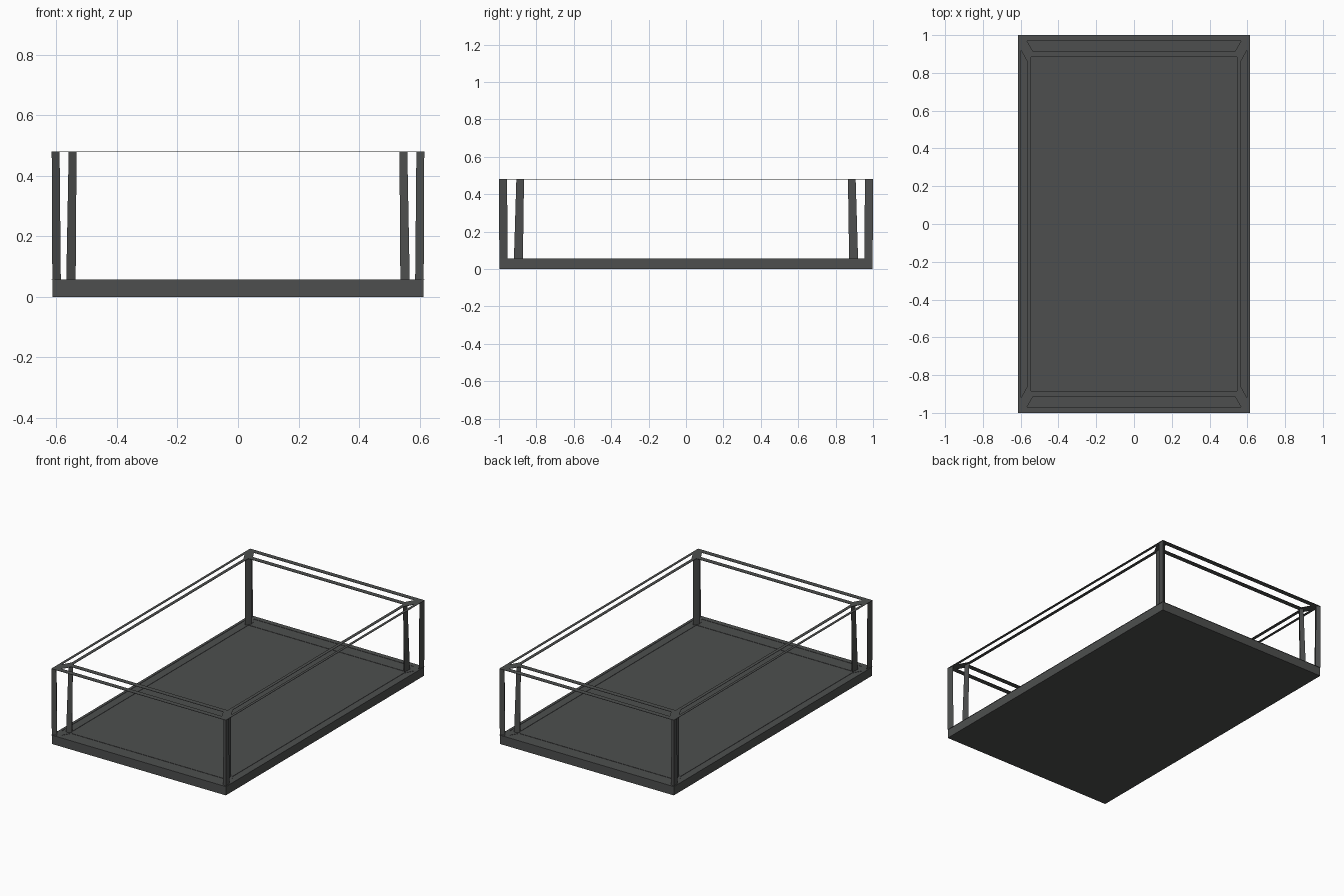
import bpy, bmesh

if "Cube" in bpy.data.objects:
    bpy.data.objects.remove(bpy.data.objects["Cube"])

dark = bpy.data.materials.new("dark_grey")
dark.diffuse_color = (0.075, 0.078, 0.077, 1)
dark.use_nodes = True
dark.node_tree.nodes["Principled BSDF"].inputs["Base Color"].default_value = dark.diffuse_color

Z0, Z1 = 0.055, 0.48
SIGNS = [(-1, -1), (1, -1), (1, 1), (-1, 1)]
LABEL = {(-1, -1): "front_left", (1, -1): "front_right",
         (1, 1): "back_right", (-1, 1): "back_left"}


def finish(name, bm):
    bmesh.ops.remove_doubles(bm, verts=bm.verts, dist=1e-5)
    bmesh.ops.recalc_face_normals(bm, faces=bm.faces)
    me = bpy.data.meshes.new(name)
    bm.to_mesh(me)
    bm.free()
    me.materials.append(dark)
    ob = bpy.data.objects.new(name, me)
    bpy.context.collection.objects.link(ob)
    return ob


def prism(name, bottom, top, z0, z1):
    """Closed solid lofted between two outlines."""
    bm = bmesh.new()
    a = [bm.verts.new((x, y, z0)) for x, y in bottom]
    b = [bm.verts.new((x, y, z1)) for x, y in top]
    n = len(a)
    bm.faces.new(a[::-1])
    bm.faces.new(b)
    for i in range(n):
        j = (i + 1) % n
        bm.faces.new((a[i], a[j], b[j], b[i]))
    return finish(name, bm)


def rim(name, z, t):
    """Flat mitred ring with four trapezoid openings."""
    outer, inner = (0.615, 1.0), (0.545, 0.883)
    fo, fi = (0.566, 0.968), (0.535, 0.915)   # end opening corners
    so, si = (0.598, 0.92), (0.566, 0.862)    # side opening corners
    polys = []
    for s in (-1, 1):
        for p, q in ((outer, fo), (fi, inner)):      # end strips
            polys.append([(-p[0], s * p[1]), (p[0], s * p[1]),
                          (q[0], s * q[1]), (-q[0], s * q[1])])
        for p, q in ((outer, so), (si, inner)):      # side strips
            polys.append([(s * p[0], -p[1]), (s * p[0], p[1]),
                          (s * q[0], q[1]), (s * q[0], -q[1])])
    for sx, sy in SIGNS:                             # mitre strips
        polys.append([(sx * x, sy * y) for x, y in (outer, fo, fi, inner, si, so)])
    bm = bmesh.new()
    for poly in polys:
        bm.faces.new([bm.verts.new((x, y, z)) for x, y in poly])
    bmesh.ops.remove_doubles(bm, verts=bm.verts, dist=1e-5)
    ext = bmesh.ops.extrude_face_region(bm, geom=bm.faces[:], use_keep_orig=True)
    moved = [g for g in ext["geom"] if isinstance(g, bmesh.types.BMVert)]
    bmesh.ops.translate(bm, verts=moved, vec=(0, 0, t))
    finish(name, bm)


# Base slab
slab = [(sx * 0.613, sy * 0.998) for sx, sy in SIGNS]
prism("base_slab", slab, slab, 0, Z0)

# Thin rims at the foot and top of the open walls
rim("lower_rim", Z0, 0.002)
rim("upper_rim", Z1 - 0.002, 0.002)

# Tapered corner struts, outer and inner
posts = {
    "outer_post": ([(0.613, 0.998), (0.585, 0.985), (0.598, 0.972), (0.606, 0.953)],
                   [(0.615, 1.0), (0.589, 0.988), (0.602, 0.977), (0.608, 0.957)]),
    "inner_post": ([(0.547, 0.886), (0.536, 0.905), (0.567, 0.92), (0.560, 0.872)],
                   [(0.545, 0.883), (0.533, 0.900), (0.559, 0.907), (0.556, 0.866)]),
}
for kind, (low, high) in posts.items():
    for sx, sy in SIGNS:
        prism(f"{LABEL[sx, sy]}_{kind}",
              [(sx * x, sy * y) for x, y in low],
              [(sx * x, sy * y) for x, y in high], Z0, Z1)
